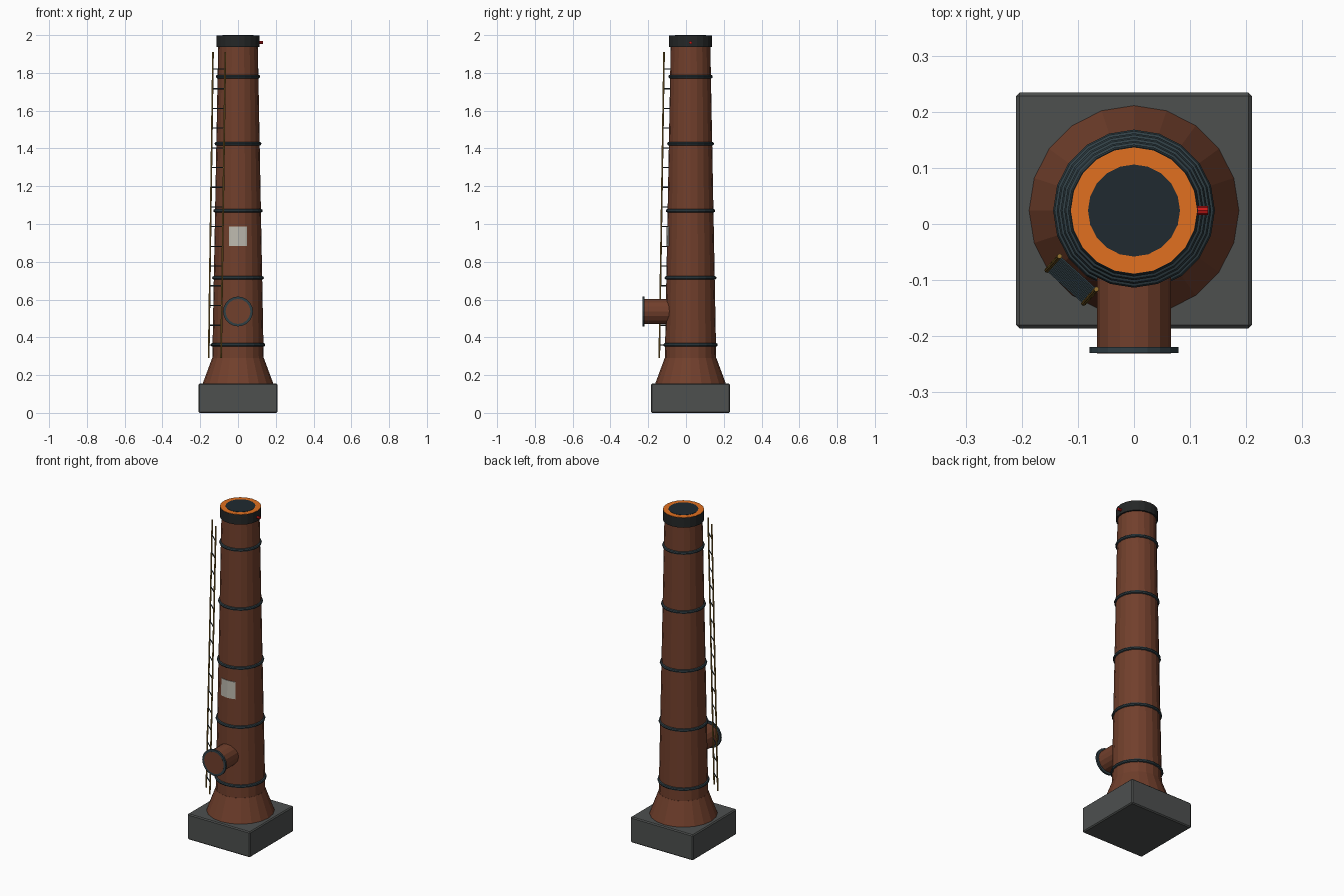
import bpy, bmesh, math
from mathutils import Vector

if "Cube" in bpy.data.objects:
    bpy.data.objects.remove(bpy.data.objects["Cube"])

CY = 0.024          # stack axis offset in y
SIDES = 20


def material(name, rgb):
    m = bpy.data.materials.new(name)
    m.diffuse_color = (*rgb, 1)
    m.use_nodes = True
    m.node_tree.nodes["Principled BSDF"].inputs["Base Color"].default_value = m.diffuse_color
    return m


BRICK = material("brick", (0.165, 0.05, 0.025))
STEEL = material("steel", (0.03, 0.05, 0.06))
SOOT = material("soot", (0.018, 0.02, 0.02))
DARK = material("flue_dark", (0.014, 0.023, 0.03))
STONE = material("stone", (0.075, 0.08, 0.078))
ORANGE = material("orange", (0.75, 0.16, 0.014))
GOLD = material("gold", (0.3, 0.17, 0.03))
RED = material("red", (0.6, 0.01, 0.01))
PLATE = material("plate", (0.5, 0.48, 0.42))


def finish(name, mat):
    o = bpy.context.object
    o.name = name
    o.data.materials.append(mat)
    return o


def frustum(name, mat, a, b, r1, r2=None, sides=SIDES):
    """Cylinder or cone running from point a to point b."""
    a, b = Vector(a), Vector(b)
    d = b - a
    bpy.ops.mesh.primitive_cone_add(vertices=sides, radius1=r1, radius2=r1 if r2 is None else r2,
                                    depth=d.length, location=(a + b) / 2,
                                    rotation=d.to_track_quat('Z', 'Y').to_euler())
    return finish(name, mat)


def upright(name, mat, z1, z2, r1, r2=None):
    o = frustum(name, mat, (0, CY, z1), (0, CY, z2), r1, r2)
    o.rotation_euler = (0, 0, 0)
    return o


def shaft_r(z):
    return 0.136 + (0.105 - 0.136) * (z - 0.29) / (1.94 - 0.29)


# Plinth
bpy.ops.mesh.primitive_cube_add(size=1, location=(0, CY, 0.0775))
plinth = finish("plinth", STONE)
plinth.scale = (0.42, 0.42, 0.155)
bpy.ops.object.transform_apply(location=False, rotation=False, scale=True)
bev = plinth.modifiers.new("bevel", 'BEVEL')
bev.width, bev.segments = 0.006, 1

# Flared foot and tapered shaft
upright("flared_foot", BRICK, 0.155, 0.29, 0.187, 0.137)
upright("shaft", BRICK, 0.29, 1.94, shaft_r(0.29), shaft_r(1.94))

# Steel bands
for i in range(5):
    z = 0.36 + 0.355 * i
    bpy.ops.mesh.primitive_torus_add(major_segments=SIDES, minor_segments=8, location=(0, CY, z),
                                     major_radius=shaft_r(z), minor_radius=0.0095)
    finish(f"band_{i + 1}", STEEL)

# Crown, orange rim and flue mouth
upright("crown", SOOT, 1.937, 1.997, 0.114)
upright("rim", ORANGE, 1.99, 1.9985, 0.1125)
upright("flue_mouth", DARK, 1.99, 2.0, 0.082)

# Inlet duct and flange on the front
frustum("inlet_duct", BRICK, (0, 0, 0.537), (0, -0.2305, 0.537), 0.066, sides=16)
frustum("inlet_flange", STEEL, (0, -0.219, 0.537), (0, -0.23, 0.537), 0.079, sides=20)

# Curved plate wrapped on the shaft
bm = bmesh.new()
rows = []
for z in (0.883, 0.987):
    row = []
    for deg in (-22.5, -18, 0, 18, 22.5):
        t = math.radians(deg)
        r = shaft_r(z) + 0.003
        if abs(deg) > 20:
            r *= math.cos(math.radians(9)) / math.cos(math.radians(4.5))
        row.append(bm.verts.new((r * math.sin(t), CY - r * math.cos(t), z)))
    rows.append(row)
for i in range(4):
    bm.faces.new((rows[0][i], rows[0][i + 1], rows[1][i + 1], rows[1][i]))
me = bpy.data.meshes.new("plate")
bm.to_mesh(me)
bm.free()
plate = bpy.data.objects.new("plate", me)
bpy.context.collection.objects.link(plate)
me.materials.append(PLATE)
sol = plate.modifiers.new("thickness", 'SOLIDIFY')
sol.thickness = 0.005

# Ladder leaning along the taper
ANG = math.radians(228)
OUT = Vector((math.cos(ANG), math.sin(ANG), 0))
TAN = Vector((-math.sin(ANG), math.cos(ANG), 0))


def ladder_point(z, side):
    r = 0.183 + (0.149 - 0.183) * (z - 0.29) / (1.91 - 0.29)
    return Vector((0, CY, z)) + OUT * r + TAN * side * 0.044


for side, label in ((-1, "left"), (1, "right")):
    frustum(f"ladder_rail_{label}", GOLD, ladder_point(0.29, side), ladder_point(1.91, side), 0.0045, sides=8)
for i in range(15):
    z = 0.36 + i * 0.1043
    frustum(f"ladder_rung_{i + 1}", STEEL, ladder_point(z, -1), ladder_point(z, 1), 0.003, sides=6)

# Warning lamp on the crown
frustum("warning_lamp", RED, (0.105, CY, 1.96), (0.132, CY, 1.96), 0.008, sides=8)
